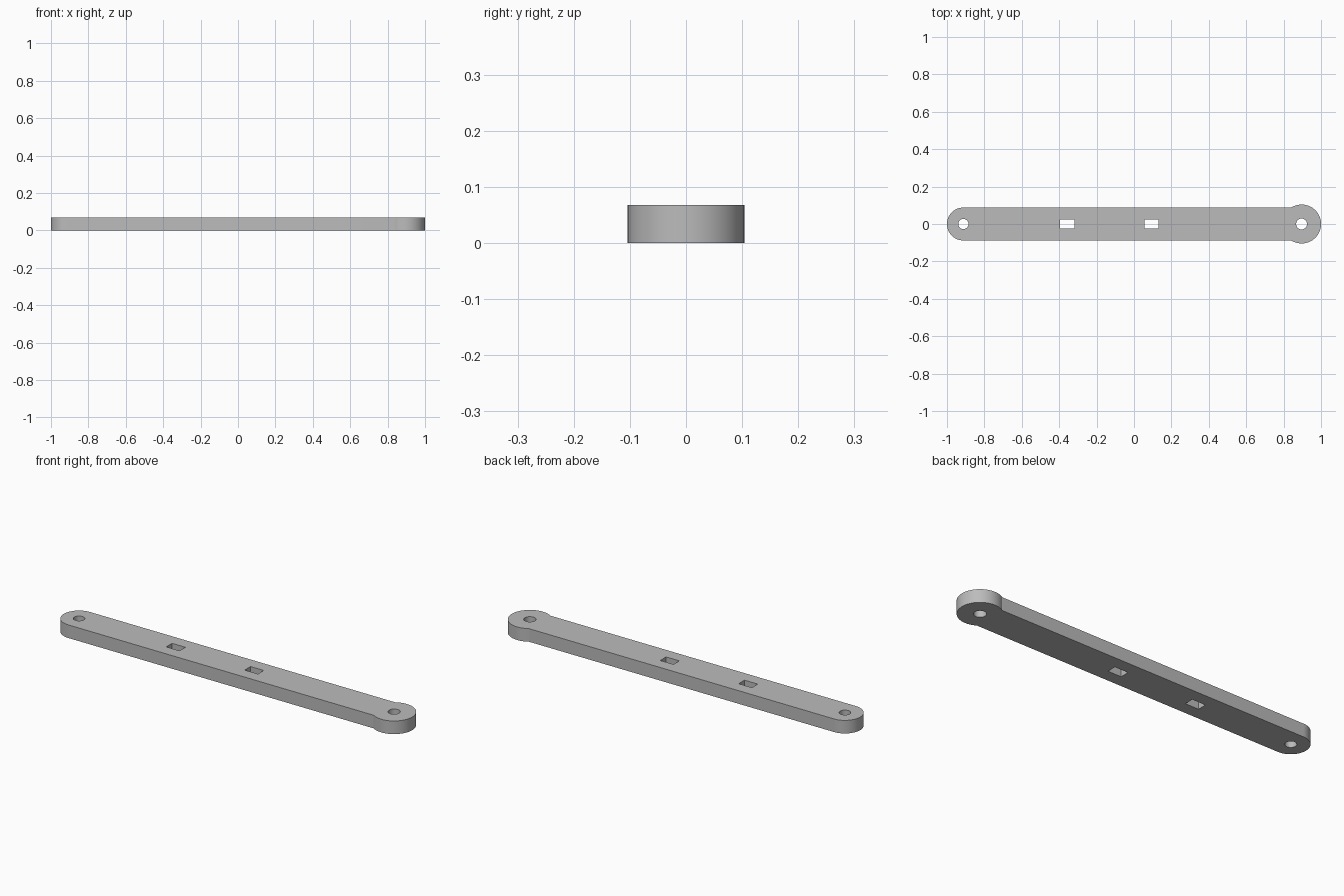
import bpy
import bmesh
from math import sin, cos, asin, pi, radians

cube = bpy.data.objects.get("Cube")
if cube:
    bpy.data.objects.remove(cube, do_unlink=True)

HEIGHT = 0.068
HALF_WIDTH = 0.088
LEFT_X = -1 + HALF_WIDTH
EYE_RADIUS = 0.104
RIGHT_X = 1 - EYE_RADIUS


def arc(cx, radius, start, end, steps):
    return [(cx + radius * cos(start + (end - start) * i / steps),
             radius * sin(start + (end - start) * i / steps))
            for i in range(steps + 1)]


def circle(cx, radius):
    return arc(cx, radius, 0, 2 * pi, 48)[:-1]


def slot(cx, half_x=0.038, half_y=0.024):
    return [(cx + sx * half_x, sy * half_y)
            for sx, sy in ((-1, -1), (1, -1), (1, 1), (-1, 1))]


# Outline: wider round eye at one end, plain rounded end at the other
join = pi - asin(HALF_WIDTH / EYE_RADIUS)
outline = (arc(RIGHT_X, EYE_RADIUS, -join, join, 56)
           + arc(LEFT_X, HALF_WIDTH, pi / 2, 3 * pi / 2, 40))

# Pin holes and rectangular slots
loops = [outline, circle(LEFT_X, 0.027), circle(RIGHT_X, 0.029),
         slot(-0.357), slot(0.093)]

bm = bmesh.new()
for points in loops:
    verts = [bm.verts.new((x, y, 0)) for x, y in points]
    for a, b in zip(verts, verts[1:] + verts[:1]):
        bm.edges.new((a, b))

# Fill around the holes and raise to full thickness
bmesh.ops.triangle_fill(bm, edges=bm.edges[:], use_beauty=True, normal=(0, 0, 1))
raised = bmesh.ops.extrude_face_region(bm, geom=bm.faces[:], use_keep_orig=True)
bmesh.ops.translate(bm, vec=(0, 0, HEIGHT),
                    verts=[g for g in raised["geom"] if isinstance(g, bmesh.types.BMVert)])
bmesh.ops.recalc_face_normals(bm, faces=bm.faces[:])

mesh = bpy.data.meshes.new("link_bar")
bm.to_mesh(mesh)
bm.free()
bar = bpy.data.objects.new("link_bar", mesh)
bpy.context.collection.objects.link(bar)

# Plain grey finish
grey = bpy.data.materials.new("plain_grey")
grey.use_nodes = True
colour = (0.5, 0.5, 0.5, 1)
grey.diffuse_color = colour
grey.node_tree.nodes["Principled BSDF"].inputs["Base Color"].default_value = colour
mesh.materials.append(grey)

bpy.ops.object.select_all(action="DESELECT")
bar.select_set(True)
bpy.context.view_layer.objects.active = bar
bpy.ops.object.shade_smooth_by_angle(angle=radians(30))
